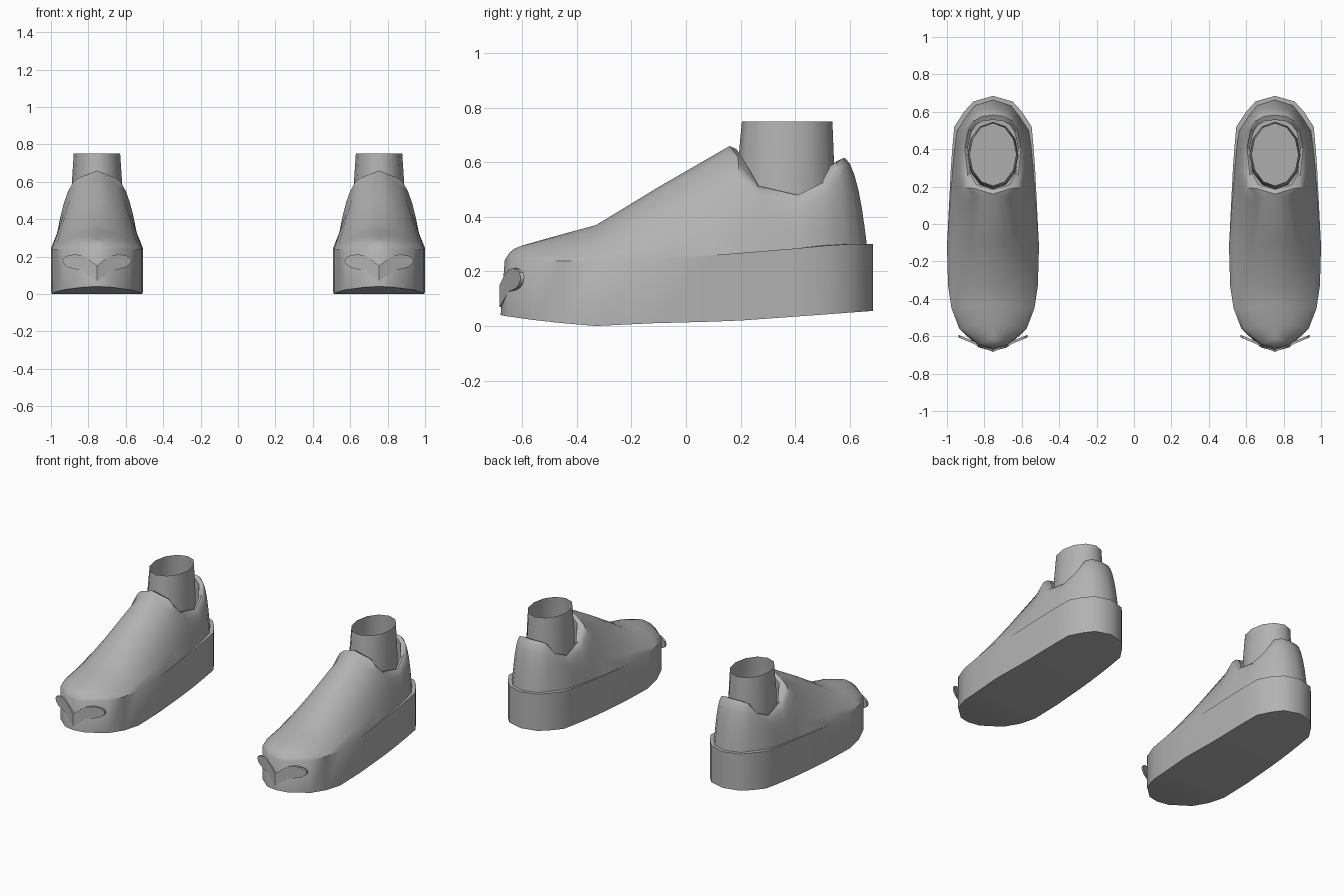
import bpy, bmesh, math

if "Cube" in bpy.data.objects:
    bpy.data.objects.remove(bpy.data.objects["Cube"])

grey = bpy.data.materials.new("mid_grey")
grey.diffuse_color = (0.45, 0.45, 0.45, 1)
grey.use_nodes = True
grey.node_tree.nodes["Principled BSDF"].inputs["Base Color"].default_value = grey.diffuse_color
CENTRE = 0.754

# Stations toe to heel: sole y, half width, sole bottom z, sole rim z | top y, top half width, top z
STATIONS = [
    (-0.665, 0.0, 0.04, 0.24, -0.61, 0.0, 0.29),
    (-0.645, 0.075, 0.036, 0.24, -0.60, 0.0, 0.295),
    (-0.56, 0.18, 0.022, 0.24, -0.52, 0.0, 0.318),
    (-0.45, 0.222, 0.01, 0.238, -0.43, 0.0, 0.343),
    (-0.33, 0.24, 0.0, 0.24, -0.33, 0.0, 0.37),
    (-0.12, 0.246, 0.01, 0.245, -0.10, 0.0, 0.51),
    (0.10, 0.235, 0.016, 0.26, 0.16, 0.0, 0.66),
    (0.20, 0.23, 0.02, 0.268, 0.19, 0.10, 0.62),
    (0.30, 0.225, 0.027, 0.276, 0.26, 0.135, 0.515),
    (0.41, 0.217, 0.035, 0.285, 0.41, 0.15, 0.48),
    (0.52, 0.207, 0.043, 0.295, 0.51, 0.128, 0.53),
    (0.60, 0.155, 0.049, 0.30, 0.552, 0.10, 0.60),
    (0.655, 0.105, 0.053, 0.30, 0.575, 0.06, 0.615),
    (0.685, 0.0, 0.055, 0.30, 0.582, 0.0, 0.617),
]
COLLAR_START = 6
STEPS = 6


def finish(name, bm, x, angle=40):
    bmesh.ops.remove_doubles(bm, verts=bm.verts, dist=0.0005)
    bmesh.ops.dissolve_degenerate(bm, edges=bm.edges, dist=0.0005)
    bmesh.ops.recalc_face_normals(bm, faces=bm.faces)
    mesh = bpy.data.meshes.new(name)
    bm.to_mesh(mesh)
    bm.free()
    mesh.materials.append(grey)
    ob = bpy.data.objects.new(name, mesh)
    ob.location.x = x
    bpy.context.collection.objects.link(ob)
    bpy.ops.object.select_all(action='DESELECT')
    ob.select_set(True)
    bpy.context.view_layer.objects.active = ob
    bpy.ops.object.shade_smooth_by_angle(angle=math.radians(angle))
    return ob


def section(i):
    """Half profile of one station, from sole centre up to the collar lining."""
    y, w, zb, zr, ty, c, tz = STATIONS[i]
    yb = y - 0.015 if i < 2 else y
    pts = [(0, yb, zb), (w, yb, zb), (w, y, zr)]
    # small ledge above the sole, growing towards the heel
    d = 0.022 * min(1, max(0, (y + 0.1) / 0.6))
    w2 = max(w - d * (0.7 if w > 0.15 else 0.4), 0) if w else 0
    y2 = y - d if y > 0.5 else y
    for s in range(STEPS + 1):
        t = s / STEPS
        k = 0.4 + 0.4 * t
        out = k * math.cos(t * math.pi / 2) + (1 - k) * (1 - t)
        up = k * math.sin(t * math.pi / 2) + (1 - k) * t
        pts.append((c + (w2 - c) * out, ty + (y2 - ty) * out, zr + (tz - zr) * up))
    # collar lip and lining
    if i >= COLLAR_START:
        lx, ly = c * 0.9, 0.37 + (ty - 0.37) * 0.88
        pts += [(lx, ly, tz - 0.012), (lx, ly, 0.42)]
    return pts


def shoe(name, x):
    bm = bmesh.new()
    for side in (-1, 1):
        rows = [[bm.verts.new((side * px, py, pz)) for px, py, pz in section(i)]
                for i in range(len(STATIONS))]
        for a, b in zip(rows, rows[1:]):
            for j in range(min(len(a), len(b)) - 1):
                bm.faces.new((a[j], b[j], b[j + 1], a[j + 1]))
    # close the toe and heel walls through the shared centre line
    finish(name, bm, x)


def sock(name, x):
    # open ankle tube: z, centre y, x radius, y radius
    bm = bmesh.new()
    n = 12
    rings = []
    for z, cy, rx, ry in ((0.43, 0.366, 0.138, 0.18), (0.6, 0.367, 0.134, 0.176),
                          (0.75, 0.371, 0.124, 0.166)):
        rings.append([bm.verts.new((rx * math.sin(2 * math.pi * k / n),
                                    cy + ry * math.cos(2 * math.pi * k / n), z))
                      for k in range(n)])
    for a, b in zip(rings, rings[1:]):
        for k in range(n):
            m = (k + 1) % n
            bm.faces.new((a[k], a[m], b[m], b[k]))
    finish(name, bm, x)


def toe_ornament(name, x):
    # winged plate folded around the toe: x, lower z, upper z
    outline = [(0, 0.07, 0.15), (0.04, 0.098, 0.183), (0.08, 0.126, 0.207),
               (0.12, 0.133, 0.212), (0.155, 0.143, 0.205), (0.175, 0.158, 0.196),
               (0.184, 0.174, 0.18)]
    bm = bmesh.new()
    for side in (-1, 1):
        cols = []
        for px, lo, hi in outline:
            y = -0.684 + 0.42 * px
            cols.append([bm.verts.new((side * px, y + dy, z))
                         for z, dy in ((lo, 0), (hi, 0), (hi, 0.014), (lo, 0.014))])
        for a, b in zip(cols, cols[1:]):
            for k in range(4):
                m = (k + 1) % 4
                bm.faces.new((a[k], b[k], b[m], a[m]))
        bm.faces.new(cols[-1])
    finish(name, bm, x, 30)


for label, sx in (("left", -1), ("right", 1)):
    shoe(label + "_shoe", sx * CENTRE)
    sock(label + "_sock", sx * CENTRE)
    toe_ornament(label + "_toe_ornament", sx * CENTRE)
